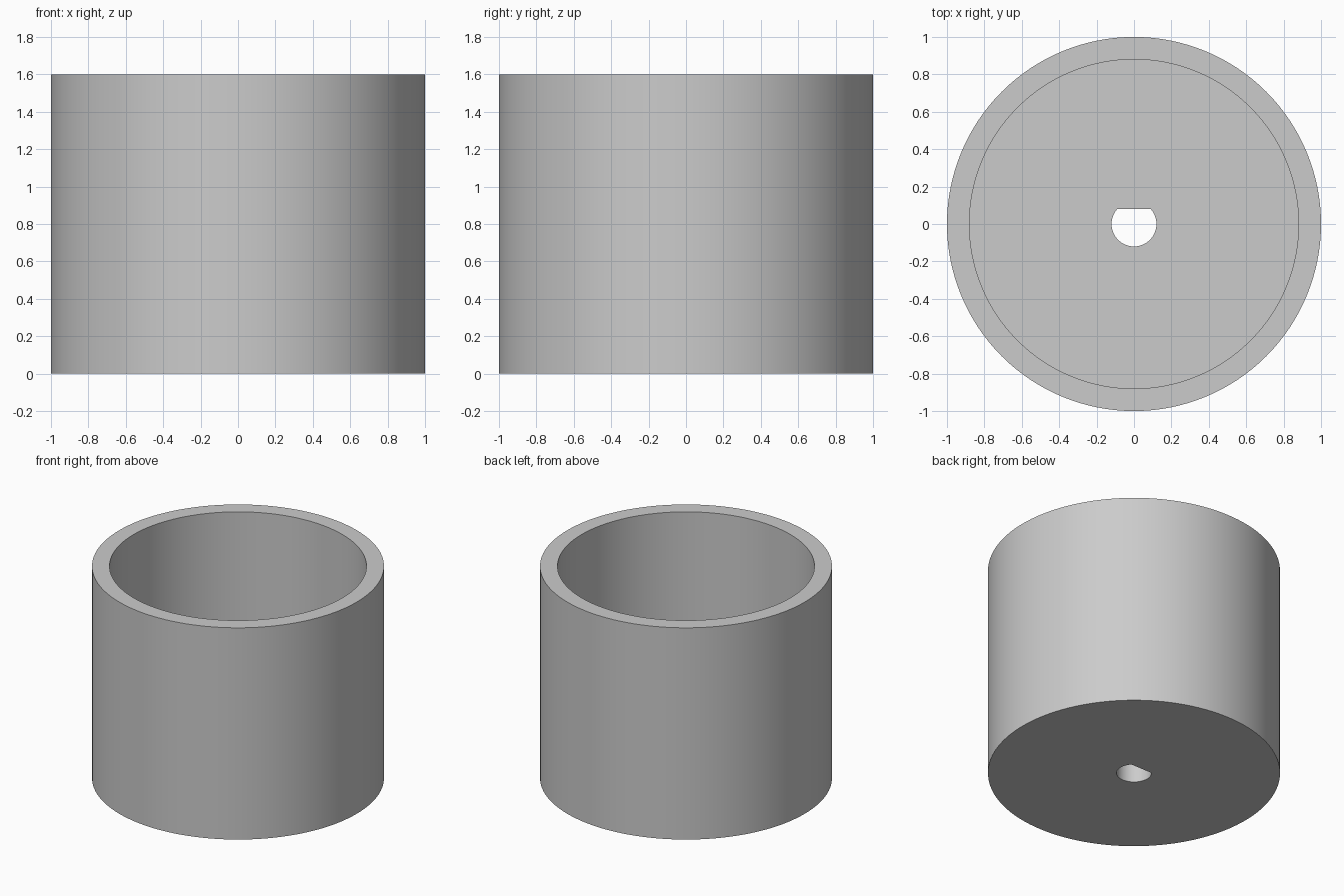
import bpy
import math

RADIUS, BORE, HEIGHT, FLOOR = 1.0, 0.88, 1.6, 0.24
HOLE, FLAT = 0.12, 0.08

if "Cube" in bpy.data.objects:
    bpy.data.objects.remove(bpy.data.objects["Cube"])


def cylinder(name, radius, bottom, top, sides):
    bpy.ops.mesh.primitive_cylinder_add(
        vertices=sides, radius=radius, depth=top - bottom,
        location=(0, 0, (bottom + top) / 2))
    ob = bpy.context.object
    ob.name = name
    return ob


def cut(target, cutter):
    mod = target.modifiers.new(cutter.name, "BOOLEAN")
    mod.operation = "DIFFERENCE"
    mod.solver = "EXACT"
    mod.object = cutter
    bpy.context.view_layer.objects.active = target
    bpy.ops.object.modifier_apply(modifier=mod.name)
    bpy.data.objects.remove(cutter)


# Outer body, hollowed out from above to leave a floor
cup = cylinder("cup", RADIUS, 0, HEIGHT, 128)
cut(cup, cylinder("bore_cutter", BORE, FLOOR, HEIGHT + 0.2, 128))

# D-shaped shaft hole: a round cutter with its back side flattened
shaft = cylinder("shaft_cutter", HOLE, -0.2, FLOOR + 0.2, 64)
half_chord = math.sqrt(HOLE ** 2 - FLAT ** 2)
bpy.ops.mesh.primitive_cube_add(size=1, location=(0, FLAT + HOLE, FLOOR / 2))
flat = bpy.context.object
flat.name = "flat_cutter"
flat.scale = (half_chord * 4, HOLE * 2, 1)
cut(shaft, flat)
cut(cup, shaft)

# Single grey material
grey = bpy.data.materials.new("light_grey")
grey.use_nodes = True
colour = (0.6, 0.6, 0.6, 1)
grey.diffuse_color = colour
grey.node_tree.nodes["Principled BSDF"].inputs["Base Color"].default_value = colour
cup.data.materials.clear()
cup.data.materials.append(grey)

# Smooth walls with crisp rims
bpy.ops.object.select_all(action="DESELECT")
cup.select_set(True)
bpy.context.view_layer.objects.active = cup
bpy.ops.object.shade_smooth_by_angle(angle=math.radians(30))
